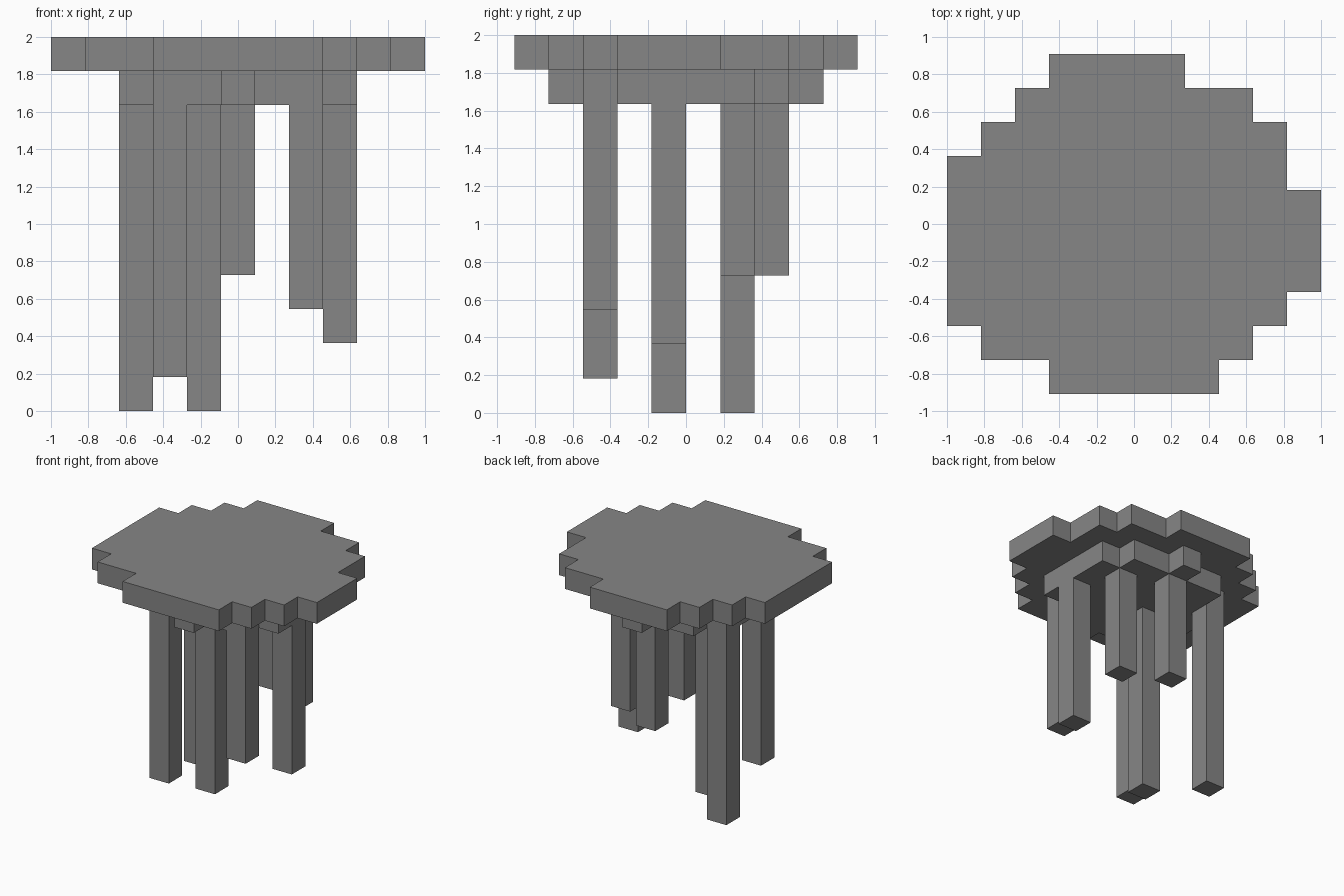
import bpy
import bmesh

cube = bpy.data.objects.get("Cube")
if cube:
    bpy.data.objects.remove(cube, do_unlink=True)

U = 2 / 11               # size of one block
X0, Y0 = -5.5, -5        # grid origin, in blocks

grey = bpy.data.materials.new("stone_grey")
grey.use_nodes = True
colour = (0.24, 0.24, 0.24, 1)
grey.diffuse_color = colour
grey.node_tree.nodes["Principled BSDF"].inputs["Base Color"].default_value = colour


def prism(name, outline, bottom, top):
    """Extrude a block-grid outline from one height to another."""
    bm = bmesh.new()
    verts = [bm.verts.new(((x + X0) * U, (y + Y0) * U, bottom * U)) for x, y in outline]
    base = bm.faces.new(verts)
    up = bmesh.ops.extrude_face_region(bm, geom=[base], use_keep_orig=True)
    moved = [g for g in up["geom"] if isinstance(g, bmesh.types.BMVert)]
    bmesh.ops.translate(bm, verts=moved, vec=(0, 0, (top - bottom) * U))
    bmesh.ops.recalc_face_normals(bm, faces=bm.faces[:])
    mesh = bpy.data.meshes.new(name)
    bm.to_mesh(mesh)
    bm.free()
    mesh.materials.append(grey)
    obj = bpy.data.objects.new(name, mesh)
    bpy.context.collection.objects.link(obj)


def stepped_outline(rows, first):
    """Trace the outline of stacked rows, each given as (left, right)."""
    right, left = [], []
    for y, (a, b) in enumerate(rows, first):
        right += [(b, y), (b, y + 1)]
        left += [(a, y), (a, y + 1)]
    ring = right + left[::-1]
    # keep corners only
    n = len(ring)
    ring = [p for i, p in enumerate(ring) if p != ring[i - 1]]
    n = len(ring)
    return [p for i, p in enumerate(ring)
            if not any(ring[i - 1][k] == p[k] == ring[(i + 1) % n][k] for k in (0, 1))]


# Wide irregular top slab, rows from front to back
slab_rows = [(3, 8), (1, 9), (0, 10), (0, 11), (0, 11), (0, 11),
             (0, 10), (1, 10), (2, 9), (3, 7)]
prism("top_slab", stepped_outline(slab_rows, 0), 10, 11)

# Smaller stepped slab beneath
half = [(5, 6), (3, 8), (2, 9), (2, 9)]
prism("under_slab", stepped_outline(half + half[::-1], 1), 9, 10)

# Hanging posts of uneven length: column, row, lower end
posts = [(2, 6, 0), (4, 4, 0), (3, 2, 1), (8, 4, 2), (7, 2, 3), (7, 6, 4), (5, 7, 4)]
for i, (x, y, low) in enumerate(posts, 1):
    prism(f"post_{i}", [(x, y), (x + 1, y), (x + 1, y + 1), (x, y + 1)], low, 9)
